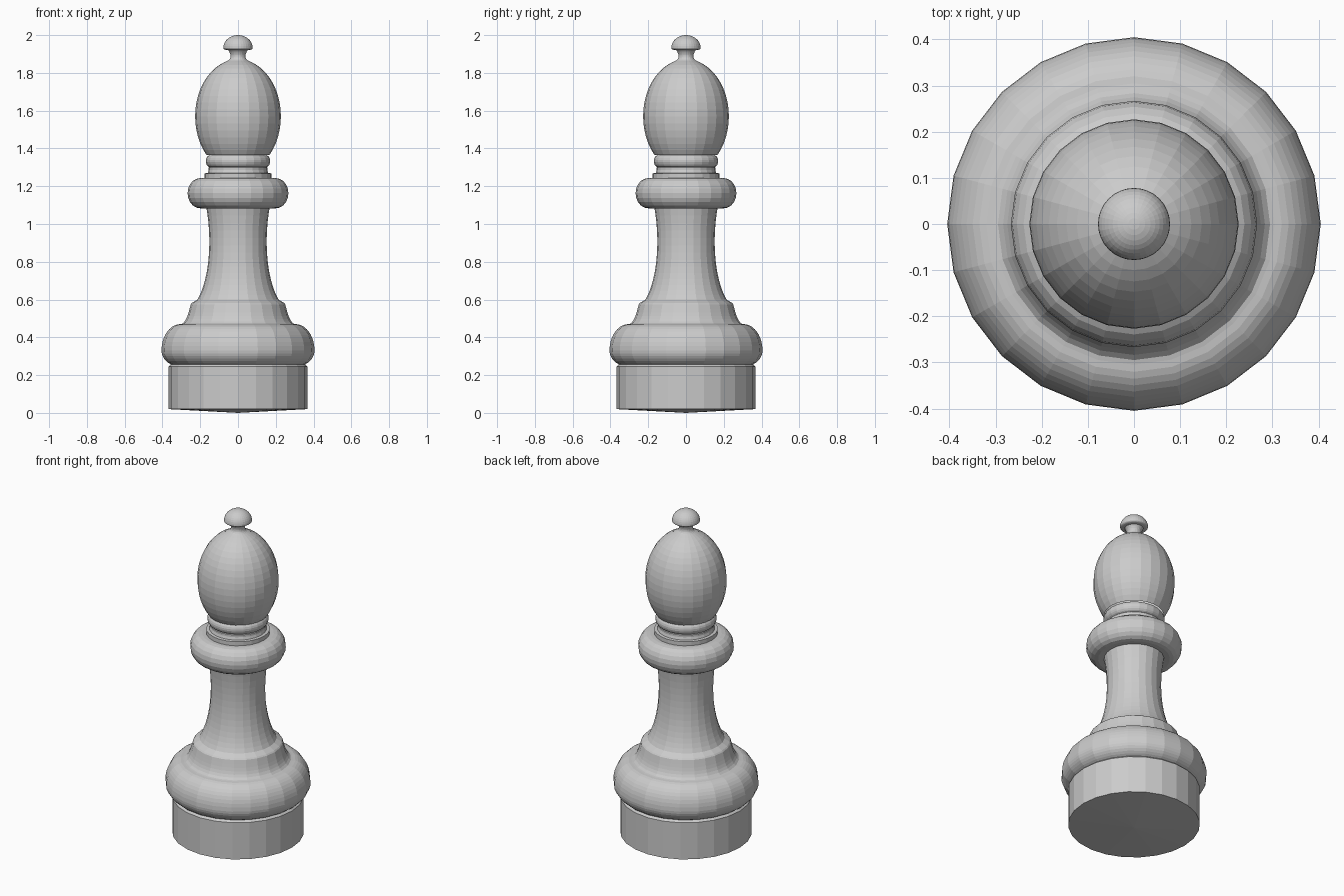
import bpy, bmesh
from math import sin, cos, pi, radians

cube = bpy.data.objects.get("Cube")
if cube:
    bpy.data.objects.remove(cube)

grey = bpy.data.materials.new("light_grey")
grey.use_nodes = True
COLOUR = (0.6, 0.6, 0.6, 1)
grey.diffuse_color = COLOUR
grey.node_tree.nodes["Principled BSDF"].inputs["Base Color"].default_value = COLOUR


def arc(r, z, rr, rz, start, end, n=8):
    """Elliptical arc in the (radius, height) plane, angles in degrees."""
    angles = [radians(start + (end - start) * i / n) for i in range(n + 1)]
    return [(r + rr * cos(a), z + rz * sin(a)) for a in angles]


def bezier(a, b, c, d, n=10):
    """Cubic curve through a and d with handles b and c."""
    pts = []
    for i in range(n + 1):
        t = i / n
        w = ((1 - t) ** 3, 3 * t * (1 - t) ** 2, 3 * t * t * (1 - t), t ** 3)
        pts.append(tuple(sum(k * p[j] for k, p in zip(w, (a, b, c, d))) for j in (0, 1)))
    return pts


def lathe(name, profile, sides=24, smooth=False):
    """Turn a bottom-to-top profile around z."""
    bm = bmesh.new()
    rings = []
    for r, z in profile:
        if r < 0.0005:
            rings.append([bm.verts.new((0, 0, z))] * sides)
        else:
            turns = [2 * pi * i / sides for i in range(sides)]
            rings.append([bm.verts.new((r * cos(a), r * sin(a), z)) for a in turns])
    for low, high in zip(rings, rings[1:]):
        for i in range(sides):
            j = (i + 1) % sides
            corners = list(dict.fromkeys((low[i], low[j], high[j], high[i])))
            bm.faces.new(corners).smooth = smooth
    mesh = bpy.data.meshes.new(name)
    bm.to_mesh(mesh)
    bm.free()
    mesh.materials.append(grey)
    obj = bpy.data.objects.new(name, mesh)
    bpy.context.collection.objects.link(obj)
    return obj


# Plinth with a very slightly domed underside
lathe("plinth", [(0, 0), (0.367, 0.02), (0.367, 0.245)])

# Round foot, sweeping in to a small lip
foot = [(0.367, 0.245)]
foot += arc(0.305, 0.33, 0.1, 0.085, -60, 0, 6)
foot += arc(0.305, 0.33, 0.1, 0.14, 10, 90, 9)
foot += bezier((0.295, 0.472), (0.27, 0.49), (0.262, 0.53), (0.25, 0.575), 6)
lathe("foot", foot)

# Waisted stem
stem = [(0.25, 0.575), (0.244, 0.582)]
stem += bezier((0.215, 0.6), (0.155, 0.7), (0.135, 0.9), (0.167, 1.085), 14)
lathe("stem", stem)

# Wide collar
collar = [(0.167, 1.085)] + arc(0.2, 1.163, 0.067, 0.08, -90, 90, 10) + [(0.177, 1.243)]
lathe("collar", collar)

# Thin disc and rounded neck ring
neck = [(0.177, 1.243), (0.177, 1.268), (0.16, 1.27), (0.155, 1.285), (0.155, 1.298)]
neck += arc(0.142, 1.333, 0.029, 0.034, -70, 90, 8)
lathe("neck_ring", neck)

# Egg-shaped head
lathe("head", arc(0, 1.57, 0.227, 0.302, -43, 71, 16))

# Waist under the top button
waist = [(0.074, 1.855)]
waist += bezier((0.06, 1.862), (0.035, 1.872), (0.033, 1.895), (0.052, 1.921), 8)
lathe("top_waist", waist)

# Top button
button = [(0.052, 1.921)] + arc(0.06, 1.932, 0.018, 0.01, -70, 0, 4)
button += arc(0, 1.932, 0.078, 0.068, 8, 90, 9)
lathe("top_button", button, sides=32)
